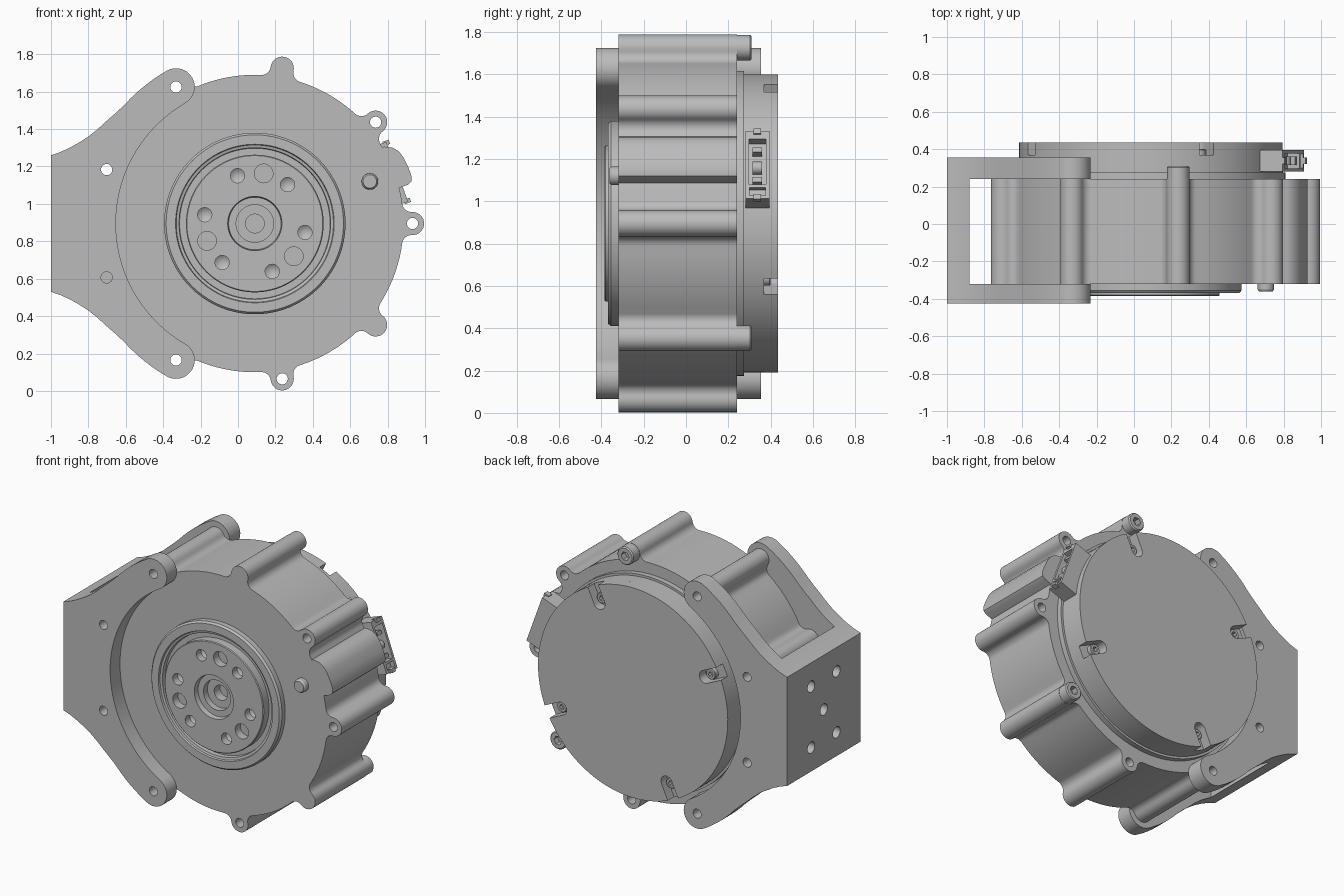
import bpy, bmesh
from math import sin, cos, pi, radians, acos, atan2

if "Cube" in bpy.data.objects:
    bpy.data.objects.remove(bpy.data.objects["Cube"])

AXIS = (0.09, 0.895)           # motor axis in x, z
LUG_ANGLES = range(-160, 161, 40)
LUG_DIST, LUG_R, BODY_R, FILLET = 0.843, 0.062, 0.795, 0.05
FRONT, BACK = -0.32, 0.24      # body faces in y

grey = bpy.data.materials.new("satin grey")
grey.use_nodes = True
grey.diffuse_color = (0.5, 0.5, 0.5, 1)
grey.node_tree.nodes["Principled BSDF"].inputs["Base Color"].default_value = (0.5, 0.5, 0.5, 1)


def polar(r, deg, c=AXIS):
    return (c[0] + r * cos(radians(deg)), c[1] + r * sin(radians(deg)))


def arc(c, r, a0, a1, n):
    """Arc in degrees without its end point."""
    return [polar(r, a0 + (a1 - a0) * i / n, c) for i in range(n)]


def circle(c, r, n=32):
    return arc(c, r, 0, 360, n)


def local(deg, pts):
    """Turn (radial, tangential) points to x, z."""
    a = radians(deg)
    return [(AXIS[0] + r * cos(a) - t * sin(a), AXIS[1] + r * sin(a) + t * cos(a)) for r, t in pts]


def finish(obj):
    bm = bmesh.new()
    bm.from_mesh(obj.data)
    bmesh.ops.remove_doubles(bm, verts=bm.verts, dist=1e-5)
    bmesh.ops.recalc_face_normals(bm, faces=bm.faces)
    bm.to_mesh(obj.data)
    bm.free()
    obj.data.materials.clear()
    obj.data.materials.append(grey)
    select(obj)
    bpy.ops.object.shade_smooth_by_angle(angle=radians(30))
    return obj


def select(obj):
    bpy.ops.object.select_all(action='DESELECT')
    obj.select_set(True)
    bpy.context.view_layer.objects.active = obj


def plate(name, loops, y0, y1):
    """Extrude x, z loops (first outline, then holes) from y0 to y1."""
    cu = bpy.data.curves.new(name, 'CURVE')
    cu.dimensions, cu.fill_mode, cu.extrude = '2D', 'BOTH', (y1 - y0) / 2
    for pts in loops:
        sp = cu.splines.new('POLY')
        sp.points.add(len(pts) - 1)
        for p, (x, z) in zip(sp.points, pts):
            p.co = (x, z, 0, 1)
        sp.use_cyclic_u = True
    obj = bpy.data.objects.new(name, cu)
    bpy.context.collection.objects.link(obj)
    obj.rotation_euler.x = pi / 2
    obj.location.y = (y0 + y1) / 2
    select(obj)
    bpy.ops.object.convert(target='MESH')
    return finish(bpy.context.object)


def lathe(name, profile, c=AXIS, steps=96):
    """Spin (radius, y) points about a y axis through c."""
    bm = bmesh.new()
    vs = [bm.verts.new((c[0] + r, y, c[1])) for r, y in profile]
    es = [bm.edges.new(pair) for pair in zip(vs, vs[1:])]
    bmesh.ops.spin(bm, geom=vs + es, cent=(c[0], 0, c[1]), axis=(0, 1, 0),
                   angle=2 * pi, steps=steps, use_merge=False)
    me = bpy.data.meshes.new(name)
    bm.to_mesh(me)
    bm.free()
    obj = bpy.data.objects.new(name, me)
    bpy.context.collection.objects.link(obj)
    return finish(obj)


def rod(name, c, r, y0, y1, steps=32):
    return lathe(name, [(0, y0), (r, y0), (r, y1), (0, y1)], c, steps)


def cut(obj, cutter):
    select(obj)
    mod = obj.modifiers.new("cut", 'BOOLEAN')
    mod.operation, mod.solver, mod.object = 'DIFFERENCE', 'EXACT', cutter
    bpy.ops.object.modifier_apply(modifier=mod.name)
    bpy.data.objects.remove(cutter)
    finish(obj)


def screw(name, c, r, y0, y1):
    b = r * 0.12
    head = lathe(name, [(0, y0), (r, y0), (r, y1 - b), (r - b, y1), (0, y1)], c, 32)
    cut(head, rod("socket", c, r * 0.5, y1 - (y1 - y0) * 0.6, y1 + 0.1, 6))


# Body: round housing with nine filleted bolt lugs
fr = BODY_R + FILLET
delta = acos((LUG_DIST**2 + fr**2 - (LUG_R + FILLET)**2) / (2 * LUG_DIST * fr))
phi = atan2(fr * sin(delta), fr * cos(delta) - LUG_DIST) * 180 / pi
delta *= 180 / pi
outline = []
for a in LUG_ANGLES:
    outline += arc(polar(fr, a - delta), FILLET, a + 180 - delta, a + 180 - phi, 8)
    outline += arc(polar(LUG_DIST, a), LUG_R, a - phi, a + phi, 16)
    outline += arc(polar(fr, a + delta), FILLET, a + phi - 180, a + delta - 180, 8)
    outline += arc(AXIS, BODY_R, a + delta, a + 40 - delta, 10)
lug_holes = [circle(polar(LUG_DIST, a), 0.03, 24) for a in LUG_ANGLES if a not in (-160, -40, 80)]
plate("body", [outline, circle(AXIS, 0.41, 96)] + lug_holes, FRONT, BACK)

# Bulge in the housing wall beside the connector
plate("connector_bulge", [local(20, [(0.7, -0.085), (0.84, -0.085), (0.863, -0.075), (0.874, -0.05),
                                     (0.874, 0), (0.868, 0.06), (0.855, 0.1), (0.83, 0.13),
                                     (0.79, 0.15), (0.7, 0.15)])], FRONT, BACK)

# Front bearing ring and output rotor
lathe("bearing_ring", [(0.4, -0.3), (0.485, -0.3), (0.485, -0.355), (0.474, -0.368), (0.424, -0.368),
                       (0.42, -0.356), (0.405, -0.352), (0.4, -0.3)], steps=128)
rotor = lathe("output_rotor", [(0, 0.2), (0.409, 0.2), (0.409, -0.325), (0.368, -0.325), (0.368, -0.38),
                               (0.363, -0.385), (0.145, -0.385), (0.14, -0.352), (0.1, -0.352),
                               (0.1, -0.31), (0.05, -0.31), (0.05, -0.25), (0, -0.25)], steps=128)
for i, a in enumerate(range(20, 380, 30)):
    if i % 4 == 2:       # dowel holes
        cut(rotor, rod("drill", polar(0.272, a), 0.05, -0.5, -0.33))
    elif i % 2 == 1:     # screw holes with drill-point bottoms
        cut(rotor, lathe("drill", [(0, -0.5), (0.038, -0.5), (0.038, -0.335), (0, -0.305)],
                         polar(0.272, a), 32))

# Locating pin on the front face
lathe("front_pin", [(0, -0.3), (0.044, -0.3), (0.044, -0.35), (0.036, -0.362), (0, -0.362)], (0.705, 1.12), 32)

# Rear cover: step, disc and notched outer layer
rod("rear_step", AXIS, 0.72, 0.2, 0.275, 128)
rod("rear_disc", AXIS, 0.705, 0.27, 0.368, 128)
notched = []
half_w, inner = 0.042, 0.59
for a in range(-115, 156, 90):
    mouth = atan2(half_w, 0.705) * 180 / pi
    notched.append(polar(0.705, a - mouth))
    notched += [p for p in local(a, [(inner - half_w * sin(radians(t)), -half_w * cos(radians(t)))
                                     for t in range(0, 181, 18)])]
    notched += arc(AXIS, 0.705, a + mouth, a + 90 - mouth, 32)
plate("rear_cover", [notched], 0.368, 0.435)
for i, a in enumerate(range(-115, 156, 90)):
    screw(f"cover_screw_{i + 1}", polar(0.61, a), 0.036, 0.36, 0.4)

# Housing screws in two of the lugs
for i, a in enumerate((80, -40)):
    screw(f"housing_screw_{i + 1}", polar(LUG_DIST, a), 0.06, BACK, 0.31)

# Mounting bracket: forked profile, slotted for the body, drilled on its end
tip = polar(LUG_DIST, 120)
upper = [(-1, 1.26), (-0.95, 1.277), (-0.9, 1.3), (-0.85, 1.328), (-0.8, 1.36),
         (-0.75, 1.4), (-0.7, 1.446), (-0.655, 1.485)]
upper += arc(AXIS, LUG_DIST + 0.1, 138, 120, 6) + arc(tip, 0.1, 120, -60, 20)
lower = [(x, 2 * AXIS[1] - z) for x, z in reversed(upper)]
inside = arc(AXIS, LUG_DIST - 0.1, 120, 240, 48) + [polar(LUG_DIST - 0.1, 240)]
holes = [circle(polar(LUG_DIST, a), 0.03, 24) for a in (120, 160, 200, 240)]
bracket = plate("mounting_bracket", [upper + inside + lower] + holes, -0.425, 0.355)
bpy.ops.mesh.primitive_cube_add(size=1, location=(0.12, (FRONT + BACK) / 2, 0.9))
slot = bpy.context.object
slot.scale = (2, BACK - FRONT, 3)
cut(bracket, slot)
for dy, dz in ((0, 0), (1, 1), (1, -1), (-1, 1), (-1, -1)):
    bpy.ops.mesh.primitive_cylinder_add(vertices=32, radius=0.038, depth=0.5, rotation=(0, pi / 2, 0),
                                        location=(-0.95, -0.035 + 0.135 * dy, AXIS[1] + 0.205 * dz))
    cut(bracket, bpy.context.object)


# Side connector: open shell with contacts and end clips
def block(name, r0, r1, t0, t1, y0, y1):
    return plate(name, [local(20, [(r0, t0), (r1, t0), (r1, t1), (r0, t1)])], y0, y1)


shell = block("connector_shell", 0.66, 0.81, -0.17, 0.17, 0.28, 0.395)
cut(shell, block("pocket", 0.74, 0.9, -0.1, 0.13, 0.298, 0.378))
cut(shell, block("end_pocket", 0.78, 0.9, -0.155, -0.115, 0.3, 0.375))
for i, t in enumerate((-0.07, 0.08)):
    block(f"connector_contact_{i + 1}", 0.73, 0.8, t - 0.012, t + 0.012, 0.315, 0.36)
lathe("connector_post", [(0, 0.315), (0.03, 0.315), (0.03, 0.36), (0, 0.36)], polar(0.765, 20), 24)
for i, t in enumerate((-0.165, 0.165)):
    block(f"connector_clip_{i + 1}", 0.79, 0.825, t - 0.012, t + 0.012, 0.32, 0.355)
